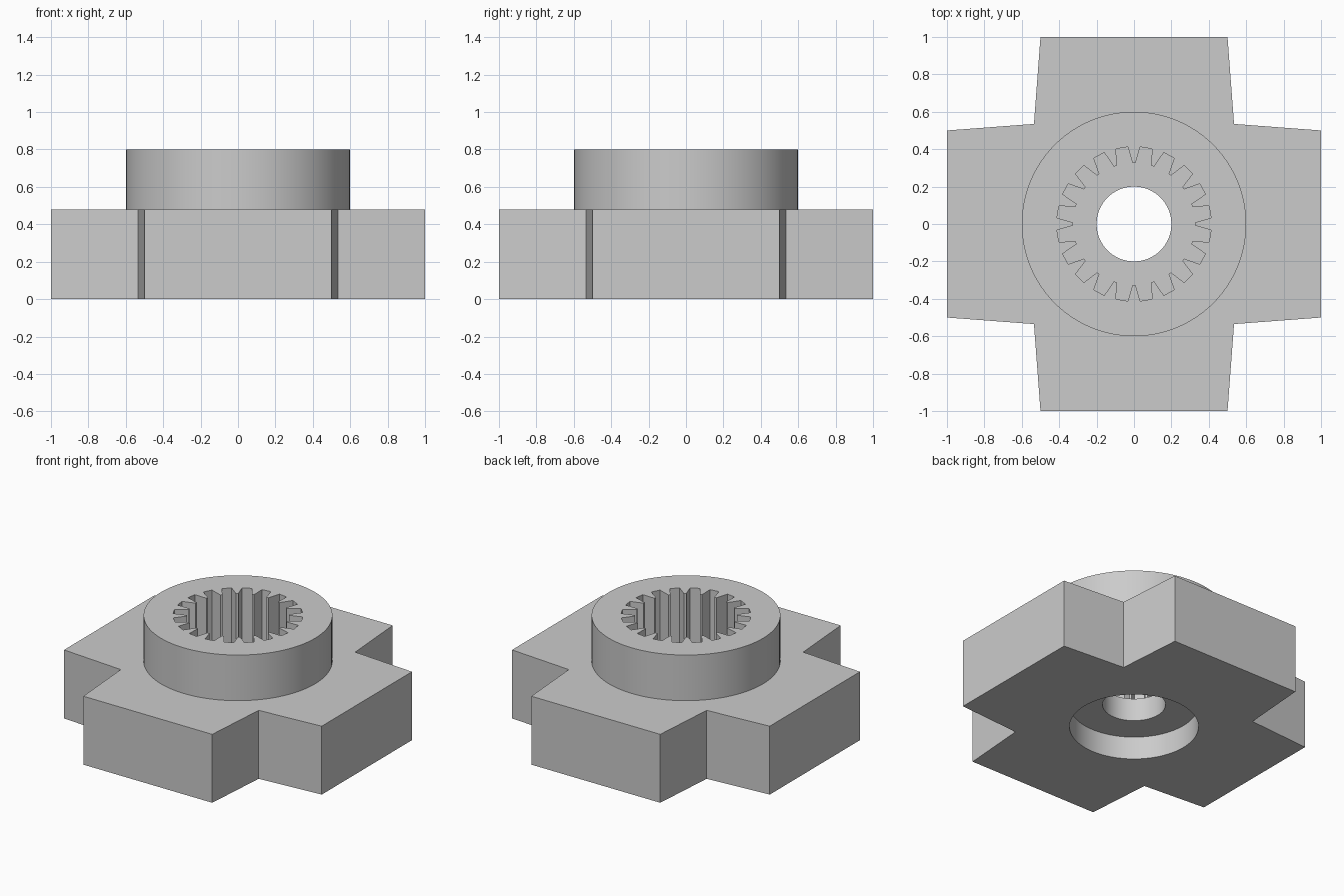
import bpy, bmesh
from math import radians, sin, cos, pi

cube = bpy.data.objects.get("Cube")
if cube:
    bpy.data.objects.remove(cube, do_unlink=True)

grey = bpy.data.materials.new("plain_grey")
grey.use_nodes = True
COLOUR = (0.6, 0.6, 0.6, 1)
grey.diffuse_color = COLOUR
grey.node_tree.nodes["Principled BSDF"].inputs["Base Color"].default_value = COLOUR


def polar(r, a):
    return (r * cos(a), r * sin(a))


def circle(r, n=96):
    return [polar(r, 2 * pi * i / n) for i in range(n)]


def prism(name, outline, z0, z1):
    """Extrude a counter-clockwise outline from z0 up to z1."""
    bm = bmesh.new()
    face = bm.faces.new([bm.verts.new((x, y, z0)) for x, y in outline])
    top = bmesh.ops.extrude_face_region(bm, geom=[face])["geom"]
    bmesh.ops.translate(bm, vec=(0, 0, z1 - z0),
                        verts=[v for v in top if isinstance(v, bmesh.types.BMVert)])
    bmesh.ops.recalc_face_normals(bm, faces=bm.faces)
    mesh = bpy.data.meshes.new(name)
    bm.to_mesh(mesh)
    bm.free()
    mesh.materials.append(grey)
    ob = bpy.data.objects.new(name, mesh)
    bpy.context.collection.objects.link(ob)
    return ob


def combine(target, tool, operation):
    mod = target.modifiers.new(tool.name, 'BOOLEAN')
    mod.operation = operation
    mod.solver = 'EXACT'
    mod.object = tool
    bpy.context.view_layer.objects.active = target
    bpy.ops.object.modifier_apply(modifier=mod.name)
    bpy.data.objects.remove(tool, do_unlink=True)


# Cross-shaped base with slightly tapered arms
quarter = [(1, 0.5), (0.535, 0.535), (0.5, 1)]
cross = []
for _ in range(4):
    cross += quarter
    quarter = [(-y, x) for x, y in quarter]
hub = prism("splined_hub", cross, 0, 0.48)

# Round boss on top
combine(hub, prism("boss", circle(0.6), 0.4, 0.8), 'UNION')

# Splined socket: wide grooves between narrow inward teeth
TEETH = 20
spline = []
for i in range(TEETH):
    a = 2 * pi * i / TEETH
    step = 2 * pi / TEETH
    tip, root = radians(1.3), radians(4.6)
    spline += [polar(0.325, a - tip), polar(0.325, a + tip),
               polar(0.413, a + root), polar(0.413, a + step - root)]
combine(hub, prism("socket", spline, 0.32, 0.9), 'DIFFERENCE')

# Through hole and counterbore underneath
combine(hub, prism("through_hole", circle(0.2, 64), -0.1, 0.5), 'DIFFERENCE')
combine(hub, prism("counterbore", circle(0.41), -0.1, 0.16), 'DIFFERENCE')

# Smooth round walls, sharp edges elsewhere
bpy.ops.object.select_all(action='DESELECT')
hub.select_set(True)
bpy.context.view_layer.objects.active = hub
bpy.ops.object.shade_smooth_by_angle(angle=radians(20))
